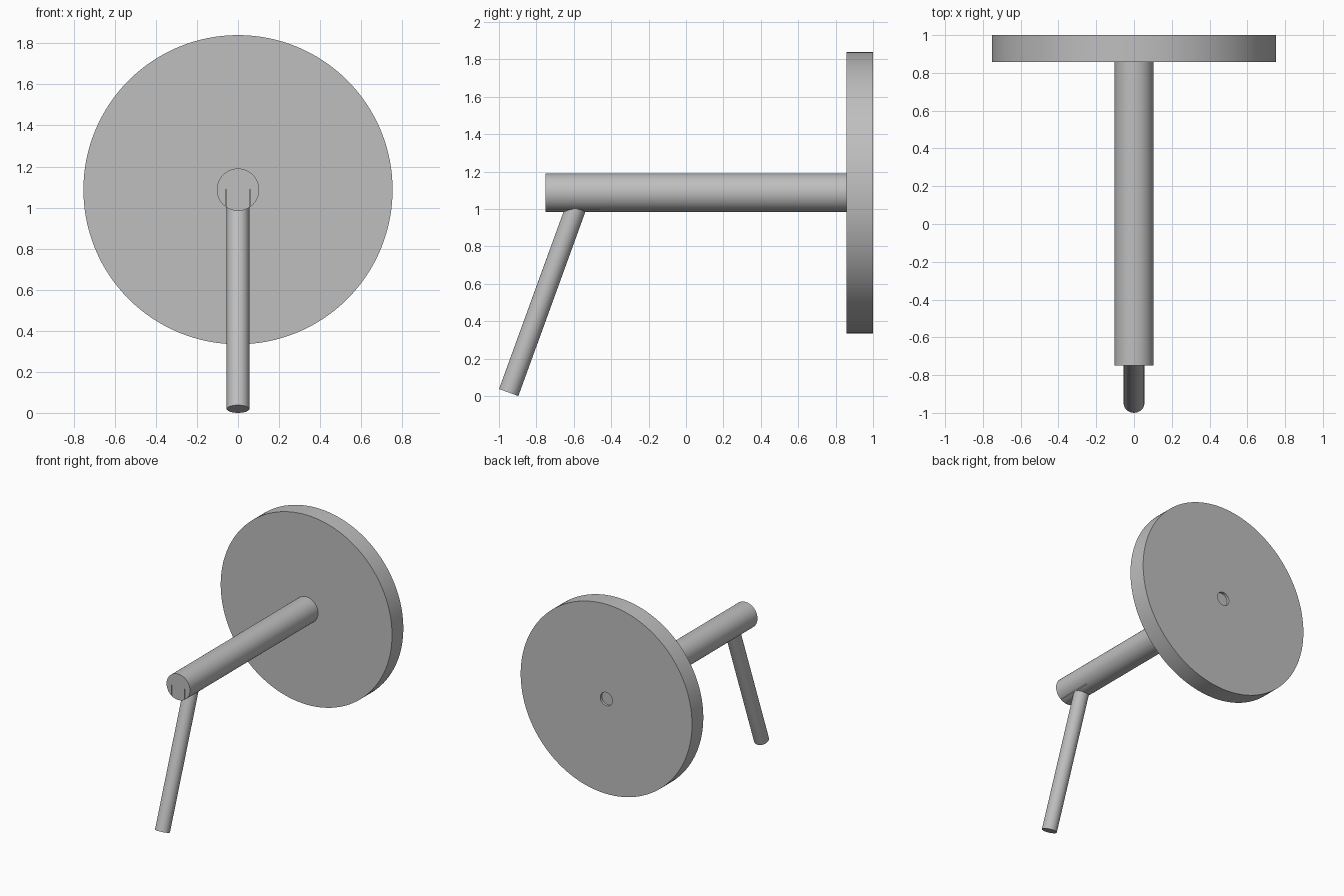
import bpy
from math import radians, sin, cos
from mathutils import Vector

cube = bpy.data.objects.get("Cube")
if cube:
    bpy.data.objects.remove(cube, do_unlink=True)

grey = bpy.data.materials.new("plain_grey")
grey.use_nodes = True
colour = (0.52, 0.52, 0.52, 1)
grey.diffuse_color = colour
grey.node_tree.nodes["Principled BSDF"].inputs["Base Color"].default_value = colour

AXIS_Z = 1.087


def rod(name, radius, start, end, sides=96):
    """Capped cylinder between two points."""
    start, end = Vector(start), Vector(end)
    span = end - start
    bpy.ops.mesh.primitive_cylinder_add(vertices=sides, radius=radius,
                                        depth=span.length, location=(start + end) / 2)
    obj = bpy.context.object
    obj.rotation_euler = span.to_track_quat('Z', 'Y').to_euler()
    obj.name = name
    obj.data.materials.append(grey)
    return obj


def smooth(obj):
    bpy.ops.object.select_all(action='DESELECT')
    obj.select_set(True)
    bpy.context.view_layer.objects.active = obj
    bpy.ops.object.shade_smooth_by_angle(angle=radians(30))


def cut(obj, cutter):
    cutter.hide_render = True
    cutter.hide_viewport = True
    mod = obj.modifiers.new(cutter.name, 'BOOLEAN')
    mod.operation = 'DIFFERENCE'
    mod.solver = 'EXACT'
    mod.object = cutter


# Round disc with a shallow recess in the middle of its back
disc = rod("disc", 0.753, (0, 0.858, AXIS_Z), (0, 1, AXIS_Z), 128)
smooth(disc)
cut(disc, rod("recess_cutter", 0.053, (0, 0.98, AXIS_Z), (0, 1.1, AXIS_Z), 48))

# Shaft with two thin slits in the underside of its free end
shaft = rod("shaft", 0.103, (0, -0.75, AXIS_Z), (0, 0.87, AXIS_Z))
smooth(shaft)
for side, label in ((1, "left"), (-1, "right")):
    bpy.ops.mesh.primitive_cube_add(size=1, location=(side * 0.058, -0.63, AXIS_Z - 0.1))
    slit = bpy.context.object
    slit.name = label + "_slit_cutter"
    slit.scale = (0.005, 0.34, 0.2)
    slit.data.materials.append(grey)
    cut(shaft, slit)

# Slanted handle, its upper end buried in the shaft
tilt, length = radians(20), 1.1
foot = Vector((0, -0.948, 0.019))
handle = rod("handle", 0.055, foot, foot + length * Vector((0, sin(tilt), cos(tilt))), 64)
smooth(handle)
